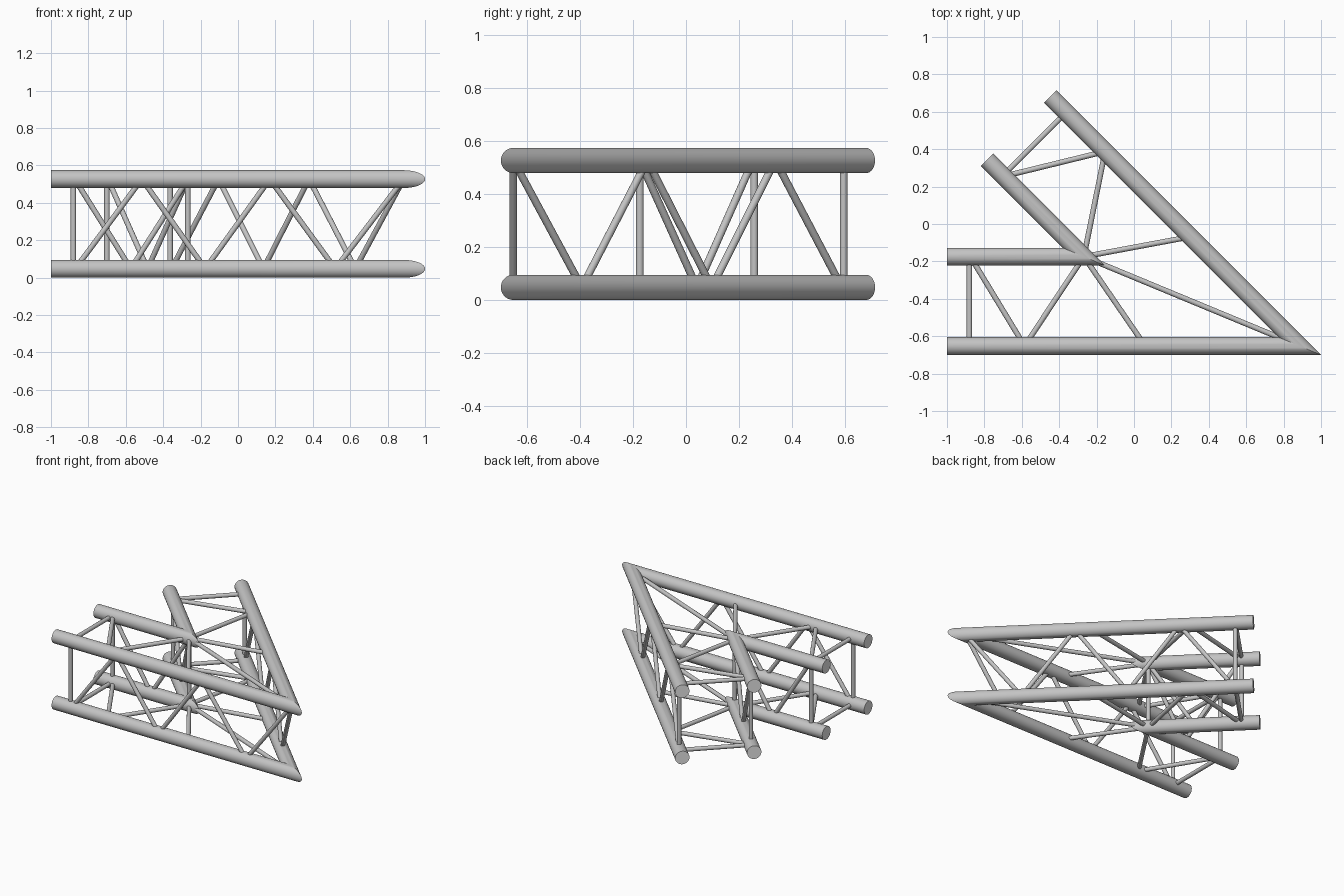
import bpy, bmesh, math
from mathutils import Vector

old = bpy.data.objects.get("Cube")
if old:
    bpy.data.objects.remove(old, do_unlink=True)


def material(name, value):
    mat = bpy.data.materials.new(name)
    mat.use_nodes = True
    color = (value, value, value, 1)
    mat.diffuse_color = color
    mat.node_tree.nodes["Principled BSDF"].inputs["Base Color"].default_value = color
    return mat


metal = material("light grey metal", 0.55)
white = material("white tube end", 0.9)

R, BAR_R = 0.0475, 0.0145
LOW, HIGH = R, 0.527
Z = {"lower": LOW, "upper": HIGH}
S = math.sqrt(0.5)
ARMS = {"straight": Vector((-1, 0, 0)), "angled": Vector((-S, S, 0))}
HALF = math.radians(22.5)
MITRE = Vector((math.cos(HALF), -math.sin(HALF), 0))   # points to the outer tip
CORNER = {"outer": Vector((0.886, -0.6525, 0)), "inner": Vector((-0.268, -0.1745, 0))}
LENGTH = {"outer": 1.886, "inner": 0.732}


def point(arm, row, t, z):
    """Point on a chord's centre line, t measured back from the corner."""
    return CORNER[row] + ARMS[arm] * t + Vector((0, 0, z))


def finish(bm, name):
    bmesh.ops.recalc_face_normals(bm, faces=bm.faces)
    mesh = bpy.data.meshes.new(name)
    bm.to_mesh(mesh)
    bm.free()
    obj = bpy.data.objects.new(name, mesh)
    bpy.context.collection.objects.link(obj)
    mesh.materials.append(metal)
    mesh.materials.append(white)
    bpy.ops.object.select_all(action="DESELECT")
    obj.select_set(True)
    bpy.context.view_layer.objects.active = obj
    bpy.ops.object.shade_smooth_by_angle(angle=math.radians(30))
    return obj


def chord(name, row, z, sides=32):
    """Round tube bent at a sharp mitred corner."""
    bm = bmesh.new()
    stations = [
        (point("straight", row, LENGTH[row], z), Vector((0, -1, 0))),
        (point("straight", row, 0, z), MITRE / math.sin(HALF)),
        (point("angled", row, LENGTH[row], z), Vector((S, S, 0))),
    ]
    rings = []
    for centre, across in stations:
        ring = []
        for i in range(sides):
            a = math.tau * i / sides
            offset = across * math.cos(a) + Vector((0, 0, math.sin(a)))
            ring.append(bm.verts.new(centre + offset * R))
        rings.append(ring)
    for a, b in zip(rings, rings[1:]):
        for i in range(sides):
            j = (i + 1) % sides
            bm.faces.new((a[i], a[j], b[j], b[i]))
    for ring in (rings[0], rings[-1]):
        bm.faces.new(ring).material_index = 1
    finish(bm, name)


def bars(name, pairs):
    """Thin round braces joining pairs of points."""
    bm = bmesh.new()
    for a, b in pairs:
        axis = b - a
        made = bmesh.ops.create_cone(bm, cap_ends=True, segments=16, radius1=BAR_R,
                                     radius2=BAR_R, depth=axis.length)["verts"]
        turn = axis.to_track_quat("Z", "Y")
        for v in made:
            v.co = turn @ v.co + (a + b) / 2
    finish(bm, name)


# Four main chords
for row in CORNER:
    for level, z in Z.items():
        chord(f"{row}_{level}_chord", row, z)

# Zigzag stations along each chord, alternating top and bottom from the corner
ZIGZAG = {"outer": (0.0, 0.366, 0.716, 1.061, 1.4, 1.756), "inner": (0.0, 0.305, 0.605)}
# Horizontal lacing stations, alternating outer and inner
LACING = (("outer", 0.826), ("inner", 0.0), ("outer", 1.471), ("inner", 0.607))
END = {"outer": 1.766, "inner": 0.612}

for arm in ARMS:
    for row, stations in ZIGZAG.items():
        # Side panels
        nodes = [point(arm, row, t, LOW if i % 2 else HIGH) for i, t in enumerate(stations)]
        bars(f"{arm}_{row}_zigzag_braces", zip(nodes, nodes[1:]))
        bars(f"{arm}_{row}_end_post",
             [(point(arm, row, END[row], LOW), point(arm, row, END[row], HIGH))])
    for level, z in Z.items():
        # Top and bottom panels
        nodes = [point(arm, row, t, z) for row, t in LACING]
        bars(f"{arm}_{level}_lacing", zip(nodes, nodes[1:]))
        bars(f"{arm}_{level}_end_crossbar",
             [(point(arm, "outer", END["outer"], z), point(arm, "inner", END["inner"], z))])

# Corner members
bars("inner_corner_post", [(point("straight", "inner", 0, LOW), point("straight", "inner", 0, HIGH))])
for level, z in Z.items():
    bars(f"{level}_corner_brace",
         [(point("straight", "inner", 0, z), point("straight", "outer", 0, z))])
